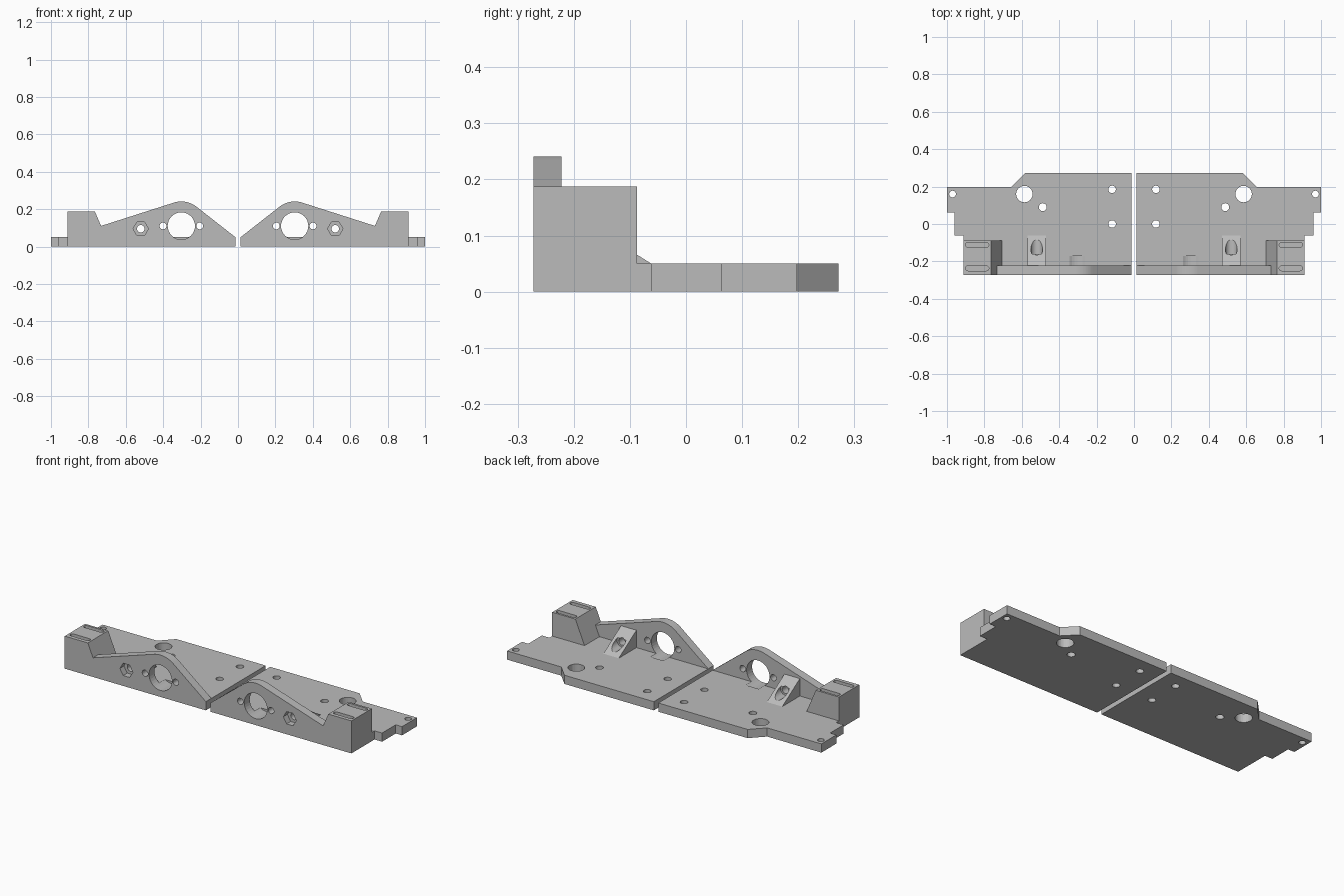
import bpy, bmesh
from math import sin, cos, radians, pi

cube = bpy.data.objects.get("Cube")
if cube:
    bpy.data.objects.remove(cube, do_unlink=True)

grey = bpy.data.materials.new("plain grey")
grey.use_nodes = True
COLOUR = (0.5, 0.5, 0.5, 1)
grey.diffuse_color = COLOUR
grey.node_tree.nodes["Principled BSDF"].inputs["Base Color"].default_value = COLOUR

FRONT, BACK, WALL_BACK = -0.272, 0.272, -0.222
THICK, AXIS_Z, GAP = 0.05, 0.11, 0.014


def prism(name, outline, axis, lo, hi):
    """Extrude a 2D outline along one axis between lo and hi."""
    place = {"x": lambda a, b, t: (t, a, b),
             "y": lambda a, b, t: (a, t, b),
             "z": lambda a, b, t: (a, b, t)}[axis]
    bm = bmesh.new()
    rings = [[bm.verts.new(place(a, b, t)) for a, b in outline] for t in (lo, hi)]
    bm.faces.new(rings[0])
    bm.faces.new(rings[1])
    n = len(outline)
    for i in range(n):
        j = (i + 1) % n
        bm.faces.new((rings[0][i], rings[0][j], rings[1][j], rings[1][i]))
    bmesh.ops.recalc_face_normals(bm, faces=bm.faces)
    mesh = bpy.data.meshes.new(name)
    bm.to_mesh(mesh)
    bm.free()
    mesh.materials.append(grey)
    obj = bpy.data.objects.new(name, mesh)
    bpy.context.scene.collection.objects.link(obj)
    return obj


def arc(cx, cy, r, start=0, end=360, steps=32):
    """Points on an arc; a full circle does not repeat its first point."""
    count = steps if end - start == 360 else steps + 1
    angles = [radians(start + (end - start) * i / steps) for i in range(count)]
    return [(cx + r * cos(a), cy + r * sin(a)) for a in angles]


def combine(body, other, operation):
    """Apply a boolean to the body and discard the other solid."""
    mod = body.modifiers.new("combine", "BOOLEAN")
    mod.operation, mod.object, mod.solver = operation, other, "EXACT"
    graph = bpy.context.evaluated_depsgraph_get()
    result = bpy.data.meshes.new_from_object(body.evaluated_get(graph))
    body.modifiers.clear()
    body.data = result
    bpy.data.objects.remove(other, do_unlink=True)


# Base plate with stepped outer end and chamfered back corner
half = prism("left_mount_half", [
    (GAP, FRONT), (0.912, FRONT), (0.912, -0.062), (0.96, -0.062),
    (0.96, 0.062), (1.0, 0.062), (1.0, 0.198), (0.655, 0.198),
    (0.583, BACK), (GAP, BACK)], "z", 0, THICK)

# Front wall with rounded peak
wall = prism("front_wall", [(GAP, 0), (0.8, 0), (0.8, AXIS_Z), (0.733, AXIS_Z)]
             + arc(0.303, AXIS_Z, 0.131, 72, 128, 16) + [(GAP, THICK)],
             "y", FRONT, WALL_BACK)

# End block with sloping inner side
block = prism("end_block", [(0.685, 0), (0.912, 0), (0.912, 0.187), (0.765, 0.187)],
              "y", FRONT, -0.087)

# Sloped screw support behind the wall
support = prism("screw_support", [(-0.25, 0.01), (-0.062, 0.01), (-0.062, THICK),
                                  (WALL_BACK, 0.15), (-0.25, 0.15)],
                "x", 0.471, 0.569)
for part in (wall, block, support):
    combine(half, part, "UNION")

# Large shaft opening, its side holes and the screw hole
for x, z, r, y_end in ((0.303, AXIS_Z, 0.073, -0.17), (0.205, AXIS_Z, 0.018, -0.17),
                       (0.401, AXIS_Z, 0.018, -0.17), (0.52, 0.095, 0.02, 0)):
    combine(half, prism("hole", arc(x, z, r), "y", -0.3, y_end), "DIFFERENCE")

# Hexagonal nut pocket at the front and round recess at the back
combine(half, prism("nut_pocket", arc(0.52, 0.095, 0.041, steps=6), "y", -0.3, -0.235),
        "DIFFERENCE")
combine(half, prism("screw_recess", arc(0.52, 0.095, 0.031), "y", -0.16, 0), "DIFFERENCE")

# Vertical holes through the plate
for x, y, r in ((0.117, 0.185, 0.02), (0.117, 0, 0.02), (0.488, 0.09, 0.021),
                (0.586, 0.16, 0.044), (0.97, 0.16, 0.018)):
    combine(half, prism("hole", arc(x, y, r), "z", -0.1, 0.1), "DIFFERENCE")

# Rounded slots in the top of the block
for y in (-0.112, -0.237):
    outline = arc(0.888, y, 0.013, -90, 90, 10) + arc(0.789, y, 0.013, 90, 270, 10)
    combine(half, prism("slot", outline, "z", 0.155, 0.25), "DIFFERENCE")

# Mirrored half
mesh = half.data.copy()
for vert in mesh.vertices:
    vert.co.x = -vert.co.x
mesh.flip_normals()
other = bpy.data.objects.new("right_mount_half", mesh)
bpy.context.scene.collection.objects.link(other)
